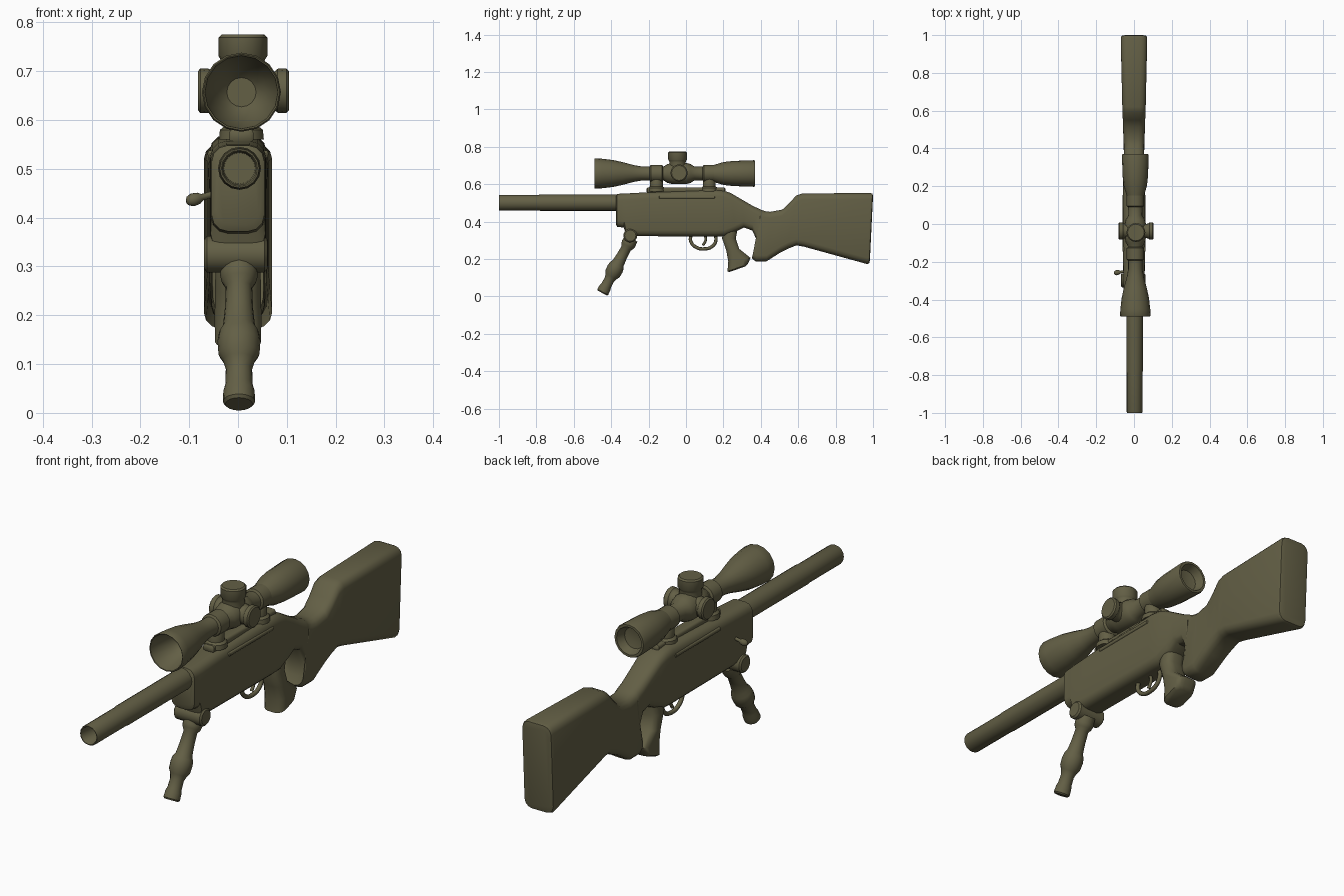
import bpy, bmesh, math
from mathutils import Vector

if "Cube" in bpy.data.objects:
    bpy.data.objects.remove(bpy.data.objects["Cube"])

olive = bpy.data.materials.new("olive")
olive.diffuse_color = (0.125, 0.115, 0.06, 1)
olive.use_nodes = True
olive.node_tree.nodes["Principled BSDF"].inputs["Base Color"].default_value = olive.diffuse_color
SX, SZ = 0.007, 0.657          # scope axis


def skin(name, rings, angle=40):
    """Join matching rings of points into a capped, smooth-shaded solid."""
    bm = bmesh.new()
    loops = [[bm.verts.new(p) for p in ring] for ring in rings]
    n = len(loops[0])
    for a, b in zip(loops, loops[1:]):
        for i in range(n):
            j = (i + 1) % n
            bm.faces.new((a[i], a[j], b[j], b[i]))
    bm.faces.new(loops[0][::-1])
    bm.faces.new(loops[-1])
    bmesh.ops.recalc_face_normals(bm, faces=bm.faces)
    mesh = bpy.data.meshes.new(name)
    bm.to_mesh(mesh)
    bm.free()
    mesh.shade_smooth()
    mesh.set_sharp_from_angle(angle=math.radians(angle))
    mesh.materials.append(olive)
    obj = bpy.data.objects.new(name, mesh)
    bpy.context.collection.objects.link(obj)
    return obj


def turned(name, start, direction, profile, n=16):
    """Turn (distance, radius) pairs around an axis."""
    q = Vector(direction).to_track_quat('Z', 'Y')
    rings = []
    for d, r in profile:
        rings.append([Vector(start) + q @ Vector((r * math.cos(2 * math.pi * i / n),
                      r * math.sin(2 * math.pi * i / n), d)) for i in range(n)])
    return skin(name, rings)


def rounded(hw, hh, r, steps=4):
    """Rounded rectangle as a list of (u, v)."""
    r = min(r, hw * 0.95, hh * 0.95)
    pts = []
    for k, (sx, sy) in enumerate([(1, 1), (-1, 1), (-1, -1), (1, -1)]):
        for s in range(steps):
            a = math.pi / 2 * (k + s / (steps - 1))
            pts.append((sx * (hw - r) + r * math.cos(a), sy * (hh - r) + r * math.sin(a)))
    return pts


def box(name, centre, size, r):
    """Rounded bar running along y."""
    x, y, z = centre
    rings = []
    for e, k in ((-1, r * 0.5), (-1 + r / size[1], 0), (1 - r / size[1], 0), (1, r * 0.5)):
        rings.append([(x + u, y + e * size[1] / 2, z + v)
                      for u, v in rounded(size[0] / 2 - k, size[2] / 2 - k, r)])
    return skin(name, rings)


# Receiver and stock: sections (top y, top z, bottom y, bottom z, half width)
sections = [
    (-.375, .537, -.375, .385, .046), (-.368, .548, -.368, .372, .054),
    (-.332, .55, -.332, .368, .055), (-.325, .55, -.322, .333, .056),
    (-.20, .557, -.25, .322, .057), (.16, .57, .16, .32, .058),
    (.20, .566, .205, .322, .058), (.24, .552, .265, .345, .056),
    (.30, .517, .31, .368, .054), (.36, .482, .355, .352, .053),
    (.385, .471, .383, .29, .053), (.40, .464, .372, .235, .053),
    (.41, .46, .352, .203, .052), (.425, .455, .372, .187, .054),
    (.45, .452, .43, .187, .055), (.515, .464, .505, .235, .058),
    (.55, .496, .545, .255, .059), (.59, .54, .59, .273, .061),
    (.62, .55, .63, .266, .062), (.985, .553, .968, .173, .07),
    (.997, .549, .979, .177, .067), (1.0, .537, .983, .19, .056)]
rings = []
for yt, zt, yb, zb, hw in sections:
    ring = []
    for u, v in rounded(hw, (zt - zb) / 2, 0.033):
        t = v / (zt - zb) + 0.5
        ring.append((u, yb + (yt - yb) * t, zb + (zt - zb) * t))
    rings.append(ring)
skin("receiver_and_stock", rings)

# Thumbhole grip: sections (z, front y, back y, half width, slope)
rings = []
for z, y0, y1, hw, slope in [(.38, .2, .28, .045, 0), (.31, .193, .266, .046, 0),
                             (.25, .215, .285, .047, .1), (.197, .226, .345, .048, .15),
                             (.153, .222, .33, .047, .35), (.145, .23, .318, .038, .35)]:
    rings.append([(u, (y0 + y1) / 2 + v, z + slope * v)
                  for u, v in rounded(hw, (y1 - y0) / 2, 0.03)])
skin("grip", rings)

# Side ridges of the receiver
for side, label in ((-1, "left"), (1, "right")):
    box(f"{label}_receiver_ridge", (side * .052, .005, .53), (.02, .3, .016), .006)

# Barrel with hollow muzzle
turned("barrel", (.003, 0, .501), (0, 1, 0),
       [(-.9, .008), (-.9, .032), (-.995, .034), (-1, .037), (-1, .04), (-.995, .042),
        (-.79, .042), (-.775, .044), (-.36, .044)])

# Scope rail, mounts and body
box("scope_rail", (SX, .0, .567), (.05, .42, .03), .01)
for y, label in ((-.158, "front"), (.125, "rear")):
    turned(f"{label}_scope_mount", (SX, y, .56), (0, 0, 1),
           [(0, .046), (.02, .044), (.028, .034), (.08, .034), (.1, .02)], 12)
    turned(f"{label}_scope_ring", (SX, y, SZ), (0, 1, 0),
           [(-.036, .038), (-.03, .046), (.03, .046), (.036, .038)])
turned("scope_body", (SX, 0, SZ), (0, 1, 0),
       [(-.37, .03), (-.39, .05), (-.475, .073), (-.488, .075), (-.49, .078), (-.484, .081),
        (-.45, .079), (-.39, .072), (-.34, .061), (-.28, .045), (-.24, .038), (-.12, .037),
        (-.1, .05), (-.07, .057), (0, .057), (.025, .05), (.045, .037), (.11, .038),
        (.15, .046), (.2, .061), (.25, .067), (.362, .071), (.37, .068), (.37, .058),
        (.335, .045), (.33, .02)])

# Scope adjustment knobs
knob = [(.02, .048), (.06, .043), (.068, .046), (.074, .05), (.112, .05), (.118, .044)]
turned("top_scope_knob", (SX + .003, -.045, SZ), (0, 0, 1), knob)
side_knob = [(.02, .046), (.055, .038), (.065, .04), (.07, .045), (.088, .046), (.093, .04)]
for side, label in ((-1, "left"), (1, "right")):
    turned(f"{label}_scope_knob", (SX + .004, -.037, SZ + .003), (side, 0, 0), side_knob)

# Bolt handle
turned("bolt_handle", (-.045, -.25, .45), (-.06, -.01, -.017),
       [(0, .007), (.03, .007), (.037, .012), (.05, .014), (.06, .01), (.064, .004)], 10)

# Folding leg with clamp
turned("leg_clamp", (-.004, -.298, .325), (1, 0, 0),
       [(-.066, .03), (-.06, .037), (.058, .037), (.064, .03)])
turned("support_leg", (.002, -.292, .31), (0, -.155, -.29),
       [(0, .036), (.03, .039), (.045, .036), (.06, .027), (.11, .029), (.15, .033),
        (.165, .041), (.185, .044), (.215, .042), (.23, .033), (.25, .027), (.285, .028),
        (.3, .032), (.325, .033), (.331, .028)])


# Trigger guard and trigger
def rod(name, pts, radius):
    curve = bpy.data.curves.new(name, 'CURVE')
    curve.dimensions = '3D'
    curve.bevel_depth = radius
    curve.bevel_resolution = 2
    curve.resolution_u = 4
    curve.use_fill_caps = True
    s = curve.splines.new('BEZIER')
    s.bezier_points.add(len(pts) - 1)
    for bp, (y, z) in zip(s.bezier_points, pts):
        bp.co = (0, y, z)
        bp.handle_left_type = bp.handle_right_type = 'AUTO'
    curve.materials.append(olive)
    bpy.context.collection.objects.link(bpy.data.objects.new(name, curve))


rod("trigger_guard", [(.028, .335), (.025, .295), (.055, .262), (.1, .254), (.14, .267),
                      (.16, .3), (.155, .335)], .009)
rod("trigger", [(.1, .335), (.105, .3), (.09, .272)], .007)
